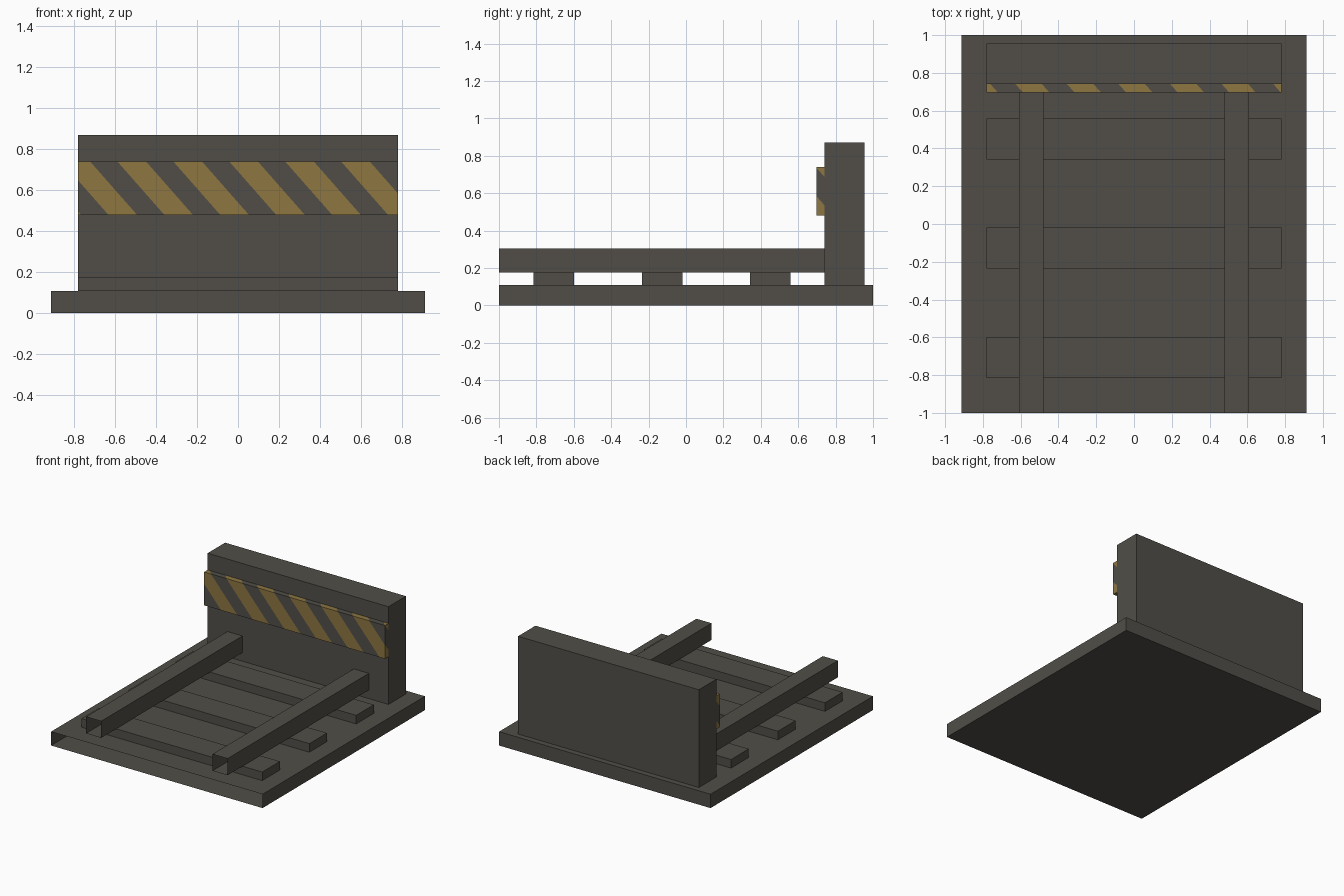
import bpy
import bmesh
from mathutils import Matrix, Vector

cube = bpy.data.objects.get("Cube")
if cube:
    bpy.data.objects.remove(cube, do_unlink=True)


def make_material(name, rgb):
    mat = bpy.data.materials.new(name)
    mat.use_nodes = True
    mat.diffuse_color = (*rgb, 1)
    mat.node_tree.nodes["Principled BSDF"].inputs["Base Color"].default_value = (*rgb, 1)
    return mat


GREY = make_material("dark_grey", (0.082, 0.076, 0.065))
YELLOW = make_material("warning_yellow", (0.266, 0.181, 0.053))


def make_box(name, x, y, z, open_sides=(), paint=None):
    """Box between (min, max) ranges; faces whose normals are in open_sides are left out."""
    bm = bmesh.new()
    low, high = (Vector(corner) for corner in zip(x, y, z))
    bmesh.ops.create_cube(bm, size=1, matrix=Matrix.Translation((low + high) / 2)
                          @ Matrix.Diagonal((*(high - low), 1)))
    bm.normal_update()
    missing = [f for f in bm.faces if any(f.normal.dot(Vector(s)) > 0.9 for s in open_sides)]
    bmesh.ops.delete(bm, geom=missing, context="FACES")
    if paint:
        paint(bm, low)
    mesh = bpy.data.meshes.new(name)
    bm.to_mesh(mesh)
    bm.free()
    mesh.materials.append(GREY)
    mesh.materials.append(YELLOW)
    obj = bpy.data.objects.new(name, mesh)
    bpy.context.collection.objects.link(obj)
    return obj


SLANT = 0.88
PERIOD = 0.273
STRIPE = 0.14
START = -0.36


def paint_stripes(bm, low):
    """Cut slanted stripes that wrap from the front around the other sides."""
    for n in ((0, -1, 0), (1, 0, 0), (-1, 0, 0), (0, 0, 1), (0, 0, -1)):
        n = Vector(n)
        slope = Vector((1, n.x + SLANT * n.z, SLANT))
        origin = Vector((0, low.y, low.z))

        def side_faces():
            return [f for f in bm.faces if f.normal.dot(n) > 0.9]

        for i in range(-3, 6):
            for level in (START + i * PERIOD, START + i * PERIOD + STRIPE):
                faces = side_faces()
                edges = {e for f in faces for e in f.edges}
                verts = {v for f in faces for v in f.verts}
                bmesh.ops.bisect_plane(bm, geom=[*verts, *edges, *faces], dist=0.0001,
                                       plane_co=origin + Vector((level, 0, 0)),
                                       plane_no=slope.normalized())
                bm.normal_update()
        for f in side_faces():
            phase = (f.calc_center_median() - origin).dot(slope) - START
            f.material_index = int(phase % PERIOD < STRIPE)


FRONT, BACK = (0, -1, 0), (0, 1, 0)

# Ground slab, hollow at the front
make_box("base_slab", (-0.912, 0.912), (-1, 1), (0, 0.108), [FRONT])

# Cross ties
for i, y in enumerate((-0.815, -0.235, 0.342)):
    make_box(f"cross_tie_{i + 1}", (-0.78, 0.78), (y, y + 0.217), (0.108, 0.175))

# Hollow rails with open ends
for side, x in (("right", -0.61), ("left", 0.48)):
    make_box(f"{side}_rail", (x, x + 0.13), (-1, 0.74), (0.175, 0.305), [FRONT, BACK])

# Stop wall and its striped warning board
make_box("stop_wall", (-0.78, 0.78), (0.74, 0.955), (0.108, 0.87))
make_box("warning_board", (-0.78, 0.78), (0.697, 0.74), (0.48, 0.74), [BACK], paint_stripes)
